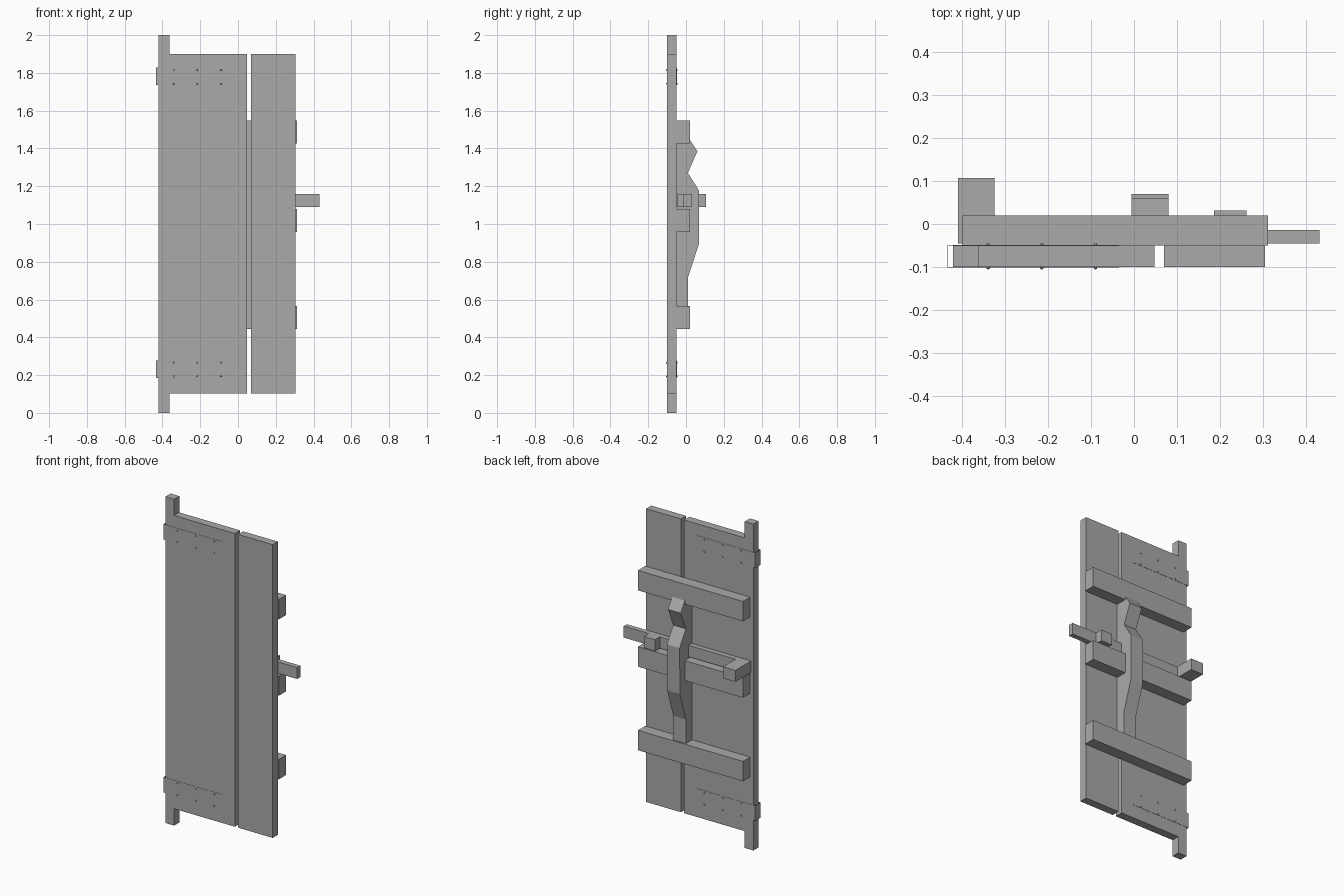
import bpy
import bmesh
from mathutils import Matrix

cube = bpy.data.objects.get("Cube")
if cube:
    bpy.data.objects.remove(cube, do_unlink=True)

grey = bpy.data.materials.new("plain_grey")
grey.use_nodes = True
colour = (0.4, 0.4, 0.4, 1)
grey.diffuse_color = colour
grey.node_tree.nodes["Principled BSDF"].inputs["Base Color"].default_value = colour


def finish(name, bm):
    bmesh.ops.recalc_face_normals(bm, faces=bm.faces)
    mesh = bpy.data.meshes.new(name)
    bm.to_mesh(mesh)
    bm.free()
    mesh.materials.append(grey)
    obj = bpy.data.objects.new(name, mesh)
    bpy.context.collection.objects.link(obj)
    return obj


def box(name, x, y, z):
    bm = bmesh.new()
    bmesh.ops.create_cube(bm, size=1)
    for v in bm.verts:
        for i, span in enumerate((x, y, z)):
            v.co[i] = span[0] if v.co[i] < 0 else span[1]
    return finish(name, bm)


def prism(name, points, axis, span):
    """Extrude a closed 2D outline along the given axis."""
    bm = bmesh.new()

    def place(p, t):
        co = list(p)
        co.insert(axis, t)
        return co

    face = bm.faces.new([bm.verts.new(place(p, span[0])) for p in points])
    new = bmesh.ops.extrude_face_region(bm, geom=[face])["geom"]
    for v in new:
        if isinstance(v, bmesh.types.BMVert):
            v.co[axis] = span[1]
    return finish(name, bm)


# Planks: the wide one carries pivot posts at both ends
FRONT, BACK = -0.1, -0.05
prism("hinge_plank", [(-0.422, 0), (-0.363, 0), (-0.363, 0.103), (0.048, 0.103),
                      (0.048, 1.9), (-0.363, 1.9), (-0.363, 2), (-0.422, 2)], 1, (FRONT, BACK))
box("latch_plank", (0.07, 0.305), (FRONT, BACK), (0.103, 1.9))

# Cross battens
for name, z in (("lower", 0.445), ("middle", 0.957), ("upper", 1.425)):
    box(name + "_batten", (-0.4, 0.312), (BACK, 0.02), (z, z + 0.122))

# Carved upright over the bolt
prism("upright_guide", [(BACK, 0.5), (0.01, 0.5), (0.01, 0.715), (0.068, 0.893),
                        (0.07, 1.175), (0.01, 1.27), (0.06, 1.385), (0.015, 1.455),
                        (BACK, 1.455)], 0, (-0.006, 0.08))

# Sliding bolt with its handle and stop
BOLT_Z = (1.09, 1.16)
prism("bolt_and_handle", [(-0.41, -0.045), (0.432, -0.045), (0.432, -0.014), (-0.325, -0.014),
                          (-0.325, 0.107), (-0.41, 0.107)], 2, BOLT_Z)
box("bolt_stop", (0.187, 0.262), (-0.014, 0.032), BOLT_Z)

# Wraparound strap hinges and their rivets
T = 0.0015
for name, z in (("lower", 0.185), ("upper", 1.735)):
    f, b = FRONT - T, BACK + T
    prism(name + "_hinge", [(-0.035, f), (-0.435, f), (-0.435, b), (-0.035, b), (-0.035, BACK),
                            (-0.435 + T, BACK), (-0.435 + T, FRONT), (-0.035, FRONT)],
          2, (z, z + 0.093))
    bm = bmesh.new()
    for x in (-0.34, -0.215, -0.09):
        for dz in (0.008, 0.08):
            for y in (f, b):
                bmesh.ops.create_uvsphere(bm, u_segments=8, v_segments=6, radius=0.0045,
                                          matrix=Matrix.Translation((x, y, z + dz)))
    finish(name + "_rivets", bm)
